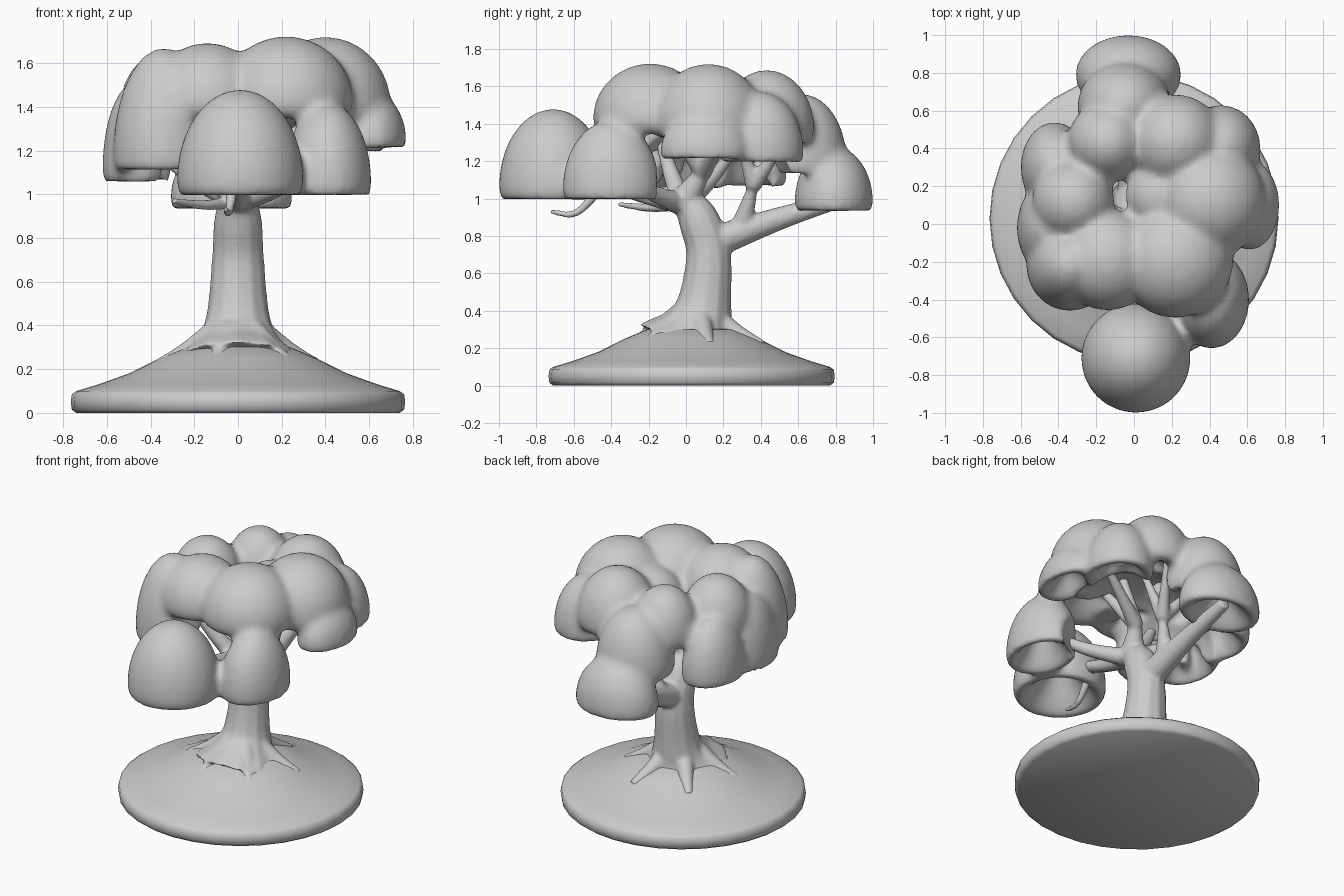
import bpy, bmesh, math
from mathutils import Matrix, Vector

cube = bpy.data.objects.get("Cube")
if cube:
    bpy.data.objects.remove(cube)

clay = bpy.data.materials.new("clay grey")
clay.use_nodes = True
grey = (0.6, 0.6, 0.6, 1)
clay.diffuse_color = grey
clay.node_tree.nodes["Principled BSDF"].inputs["Base Color"].default_value = grey


def make_object(name, bm):
    mesh = bpy.data.meshes.new(name)
    bmesh.ops.recalc_face_normals(bm, faces=bm.faces)
    bm.to_mesh(mesh)
    bm.free()
    obj = bpy.data.objects.new(name, mesh)
    bpy.context.collection.objects.link(obj)
    mesh.materials.append(clay)
    return obj


def finish(obj, angle):
    """Apply the modifiers and shade smooth, keeping edges sharper than the angle."""
    bpy.ops.object.select_all(action="DESELECT")
    obj.select_set(True)
    bpy.context.view_layer.objects.active = obj
    for modifier in list(obj.modifiers):
        bpy.ops.object.modifier_apply(modifier=modifier.name)
    bpy.ops.object.shade_smooth_by_angle(angle=math.radians(angle))


def fuse(obj, voxel, passes):
    """Melt overlapping shapes into one skin."""
    remesh = obj.modifiers.new("melt", "REMESH")
    remesh.mode = "VOXEL"
    remesh.voxel_size = voxel
    soften = obj.modifiers.new("soften", "SMOOTH")
    soften.factor = 0.5
    soften.iterations = passes
    finish(obj, 60)


def add_clump(bm, x, y, width, depth, low, top, hollow=0.5):
    """Leaf dome with a hollowed underside."""
    height = (top - low) / 1.2
    for v in bmesh.ops.create_icosphere(bm, subdivisions=4, radius=1)["verts"]:
        r = math.hypot(v.co.x, v.co.y)
        z = v.co.z
        if z < 0:
            z = hollow * (1 - r * r) + 0.7 * r * z
        v.co = Vector((x + v.co.x * width, y + v.co.y * depth, low + (z + 0.2) * height))


def add_limb(bm, points, sides=12, steps=6):
    """Tapered limb along a spline through (x, y, z, radius) points."""
    pts = [Vector(p) for p in points]
    pts = [2 * pts[0] - pts[1]] + pts + [2 * pts[-1] - pts[-2]]
    path = []
    for a, b, c, d in zip(pts, pts[1:], pts[2:], pts[3:]):
        for i in range(steps):
            t = i / steps
            bend = (2 * a - 5 * b + 4 * c - d) * t * t + (3 * b - a - 3 * c + d) * t ** 3
            path.append(b + ((c - a) * t + bend) / 2)
    path.append(pts[-2])
    rings = []
    for before, here, after in zip(path[:1] + path, path, path[1:] + path[-1:]):
        turn = Vector((0, 0, 1)).rotation_difference((after - before).to_3d())
        ring = []
        for k in range(sides):
            a = math.tau * k / sides
            offset = turn @ Vector((math.cos(a), math.sin(a), 0))
            ring.append(bm.verts.new(here.to_3d() + offset * here.w))
        rings.append(ring)
    for lower, upper in zip(rings, rings[1:]):
        for k in range(sides):
            bm.faces.new((lower[k - 1], lower[k], upper[k], upper[k - 1]))
    bm.faces.new(rings[0])
    bm.faces.new(rings[-1])


def add_branch(bm, start, tip, radius, bow=0.0):
    """Branch thinning towards its tip, its middle raised or sunk by the bow."""
    middle = (Vector(start) + Vector(tip)) / 2 + Vector((0, 0, bow))
    add_limb(bm, [(*start, radius), (*middle, radius * 0.7), (*tip, radius * 0.45)])


# Round plinth with a sloping mound, turned around its axis
bm = bmesh.new()
profile = [(0, 0), (0.74, 0), (0.76, 0.015), (0.765, 0.05), (0.76, 0.085), (0.74, 0.1),
           (0.64, 0.13), (0.5, 0.18), (0.36, 0.25), (0.24, 0.3), (0, 0.32)]
verts = [bm.verts.new((r, 0, z)) for r, z in profile]
edges = [bm.edges.new(pair) for pair in zip(verts, verts[1:])]
bmesh.ops.spin(bm, geom=verts + edges, axis=(0, 0, 1), cent=(0, 0, 0),
               angle=math.tau, steps=32)
bmesh.ops.remove_doubles(bm, verts=bm.verts, dist=0.0005)
plinth = make_object("mound_base", bm)
plinth.location.y = 0.03
finish(plinth, 50)

# Trunk flaring at the foot and leaning towards the front
bm = bmesh.new()
add_limb(bm, [(0, 0.03, 0.22, 0.3), (0, 0.07, 0.33, 0.195), (0, 0.1, 0.45, 0.145),
              (0, 0.12, 0.7, 0.12), (0, 0.07, 0.88, 0.11), (0, 0, 1, 0.08)])

# Roots spreading around the foot
for k in range(6):
    angle = math.tau * (k + 0.2) / 6
    out = Vector((math.cos(angle), math.sin(angle), 0))
    foot = Vector((0, 0.05, 0))
    add_branch(bm, foot + out * 0.1 + Vector((0, 0, 0.36)),
               foot + out * 0.38 + Vector((0, 0, 0.21)), 0.07, -0.01)

# Main limbs and the twigs fanning out of each fork
crotch = (0, 0.13, 0.76)
rear_fork = (0.07, 0.36, 1.07)
crown_fork = (0.06, 0.09, 1.14)
front_fork = (0, -0.02, 0.97)
add_branch(bm, crotch, (-0.03, 0.85, 1.0), 0.09, 0.01)
add_branch(bm, (0, 0.3, 0.86), rear_fork, 0.06)
add_branch(bm, front_fork, crown_fork, 0.09)
for tip in [(0.15, 0.27, 1.4), (0.2, 0.56, 1.36), (-0.2, 0.46, 1.4)]:
    add_branch(bm, rear_fork, tip, 0.045)
for tip in [(0.2, 0.1, 1.5), (0.48, 0.25, 1.42), (0.2, -0.15, 1.5)]:
    add_branch(bm, crown_fork, tip, 0.05)
for tip in [(0, -0.65, 1.2), (0.42, -0.4, 1.18), (-0.32, -0.16, 1.42), (-0.42, 0.25, 1.25)]:
    add_branch(bm, front_fork, tip, 0.06, -0.03)

# Drooping twigs under the front
add_branch(bm, front_fork, (-0.3, -0.36, 0.97), 0.035, -0.02)
add_branch(bm, (-0.02, -0.44, 1.08), (-0.06, -0.73, 0.93), 0.03, -0.08)
wood = make_object("trunk_and_branches", bm)
fuse(wood, 0.012, 6)

# Crown: a ring of six domes, higher and fuller at the front and left
bm = bmesh.new()
for k in range(6):
    c, s = math.cos(math.tau * k / 6), math.sin(math.tau * k / 6)
    size = 0.26 + 0.04 * c - 0.03 * s
    add_clump(bm, 0.04 + 0.36 * c, 0.12 + 0.36 * s, size, size,
              1.34 - 0.03 * s, 1.69 + 0.03 * c - 0.02 * s, 0.2)
add_clump(bm, 0.15, 0.15, 0.2, 0.2, 1.36, 1.6, 0.2)

# Hanging pads: x, y, half width, half depth, underside, top
pads = [
    (0.01, -0.71, 0.29, 0.29, 0.98, 1.48), (0.41, -0.4, 0.2, 0.26, 0.98, 1.42),
    (-0.03, 0.79, 0.28, 0.21, 0.92, 1.28), (-0.05, 0.62, 0.25, 0.24, 1.12, 1.56),
    (0.61, 0.1, 0.16, 0.24, 1.2, 1.47), (0.46, 0.4, 0.21, 0.23, 1.18, 1.57),
    (-0.42, 0.3, 0.18, 0.24, 1.05, 1.48), (-0.34, -0.22, 0.23, 0.24, 1.09, 1.67),
    (-0.46, -0.02, 0.16, 0.24, 1.04, 1.52),
]
for pad in pads:
    add_clump(bm, *pad)
leaves = make_object("leaf_canopy", bm)
fuse(leaves, 0.02, 2)

# One shared hollow under the crown
bm = bmesh.new()
bmesh.ops.create_icosphere(bm, subdivisions=4, radius=1,
                           matrix=Matrix.Translation((0.04, 0.13, 1.05))
                           @ Matrix.Diagonal((0.53, 0.45, 0.38, 1)))
cutter = make_object("hollow_cutter", bm)
cutter.hide_render = True
hollow = leaves.modifiers.new("hollow", "BOOLEAN")
hollow.operation = "DIFFERENCE"
hollow.object = cutter
fuse(leaves, 0.02, 4)
bpy.data.objects.remove(cutter)
